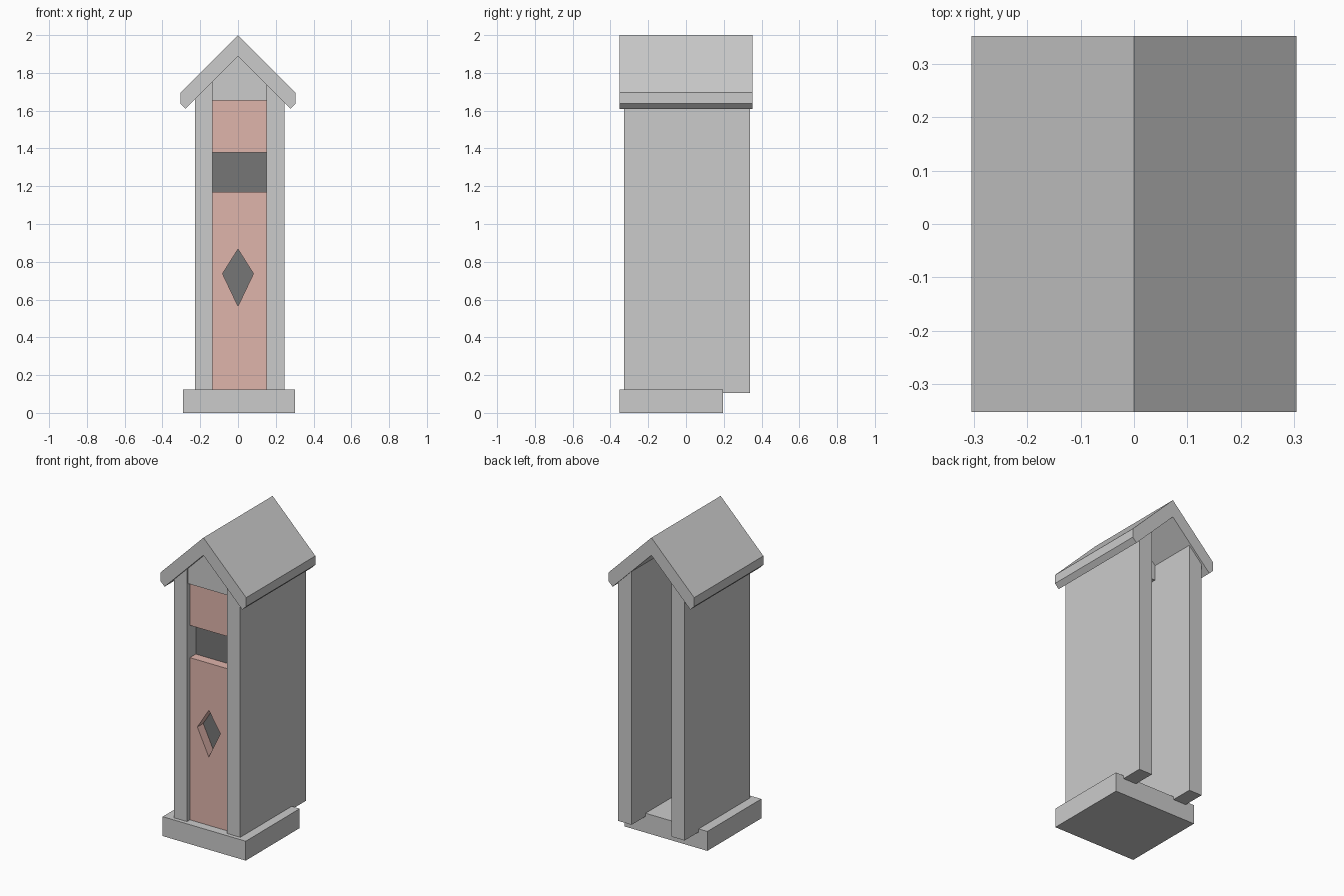
import bpy, bmesh

if "Cube" in bpy.data.objects:
    bpy.data.objects.remove(bpy.data.objects["Cube"])


def material(name, color):
    m = bpy.data.materials.new(name)
    m.diffuse_color = (*color, 1)
    m.use_nodes = True
    m.node_tree.nodes["Principled BSDF"].inputs["Base Color"].default_value = m.diffuse_color
    return m


def prism(name, profile, y0, y1, mat=None):
    """Extrude an (x, z) outline from y0 to y1."""
    bm = bmesh.new()
    face = bm.faces.new([bm.verts.new((x, y0, z)) for x, z in profile])
    ext = bmesh.ops.extrude_face_region(bm, geom=[face])
    moved = [g for g in ext["geom"] if isinstance(g, bmesh.types.BMVert)]
    bmesh.ops.translate(bm, verts=moved, vec=(0, y1 - y0, 0))
    bmesh.ops.recalc_face_normals(bm, faces=bm.faces)
    me = bpy.data.meshes.new(name)
    bm.to_mesh(me)
    bm.free()
    ob = bpy.data.objects.new(name, me)
    bpy.context.collection.objects.link(ob)
    if mat:
        me.materials.append(mat)
    return ob


def rect(x0, x1, z0, z1):
    return [(x0, z0), (x1, z0), (x1, z1), (x0, z1)]


def under_roof(x):
    """Height just inside the roof slab above x."""
    return 1.90 - abs(x)


red = material("painted_door", (0.74, 0.46, 0.41))
dark = material("dark_backing", (0.18, 0.18, 0.18))
L, R = -0.135, 0.15          # inner faces of the side walls

# Base slab
prism("base", rect(-0.29, 0.302, 0, 0.125), -0.3525, 0.197)

# Side walls, tops cut to the roof slope
for name, x0, x1 in (("left_wall", -0.228, L), ("right_wall", R, 0.245)):
    prism(name, [(x0, 0.105), (x1, 0.105), (x1, under_roof(x1)), (x0, under_roof(x0))],
          -0.327, 0.34)

# Gable roof with clipped eaves
half = [(0.305, 1.695), (0.305, 1.638), (0.277, 1.61)]
roof = [(0, 2.0)] + half + [(0, 1.887)] + [(-x, z) for x, z in reversed(half)]
prism("roof", roof, -0.3525, 0.3525)

# Gable block above the door
prism("gable_block", [(L, 1.655), (R, 1.655), (R, under_roof(R)), (0, 1.90), (L, under_roof(L))],
      -0.317, 0.03)

# Door: upper panel, and lower panel with a diamond cut-out
prism("upper_door_panel", rect(L, R, 1.378, 1.655), -0.297, -0.237, red)
door = prism("lower_door_panel", rect(L, R, 0.115, 1.17), -0.297, -0.237, red)
cutter = prism("diamond_cutter", [(0, 0.565), (0.082, 0.737), (0, 0.867), (-0.082, 0.737)],
               -0.4, -0.1, red)
cutter.hide_render = True
cut = door.modifiers.new("diamond", 'BOOLEAN')
cut.operation, cut.object, cut.solver = 'DIFFERENCE', cutter, 'EXACT'
bpy.context.view_layer.objects.active = door
bpy.ops.object.modifier_apply(modifier=cut.name)
bpy.data.objects.remove(cutter)

# Dark backing seen through the openings
prism("door_backing", rect(L, R, 0.115, 1.66), -0.237, -0.215, dark)
